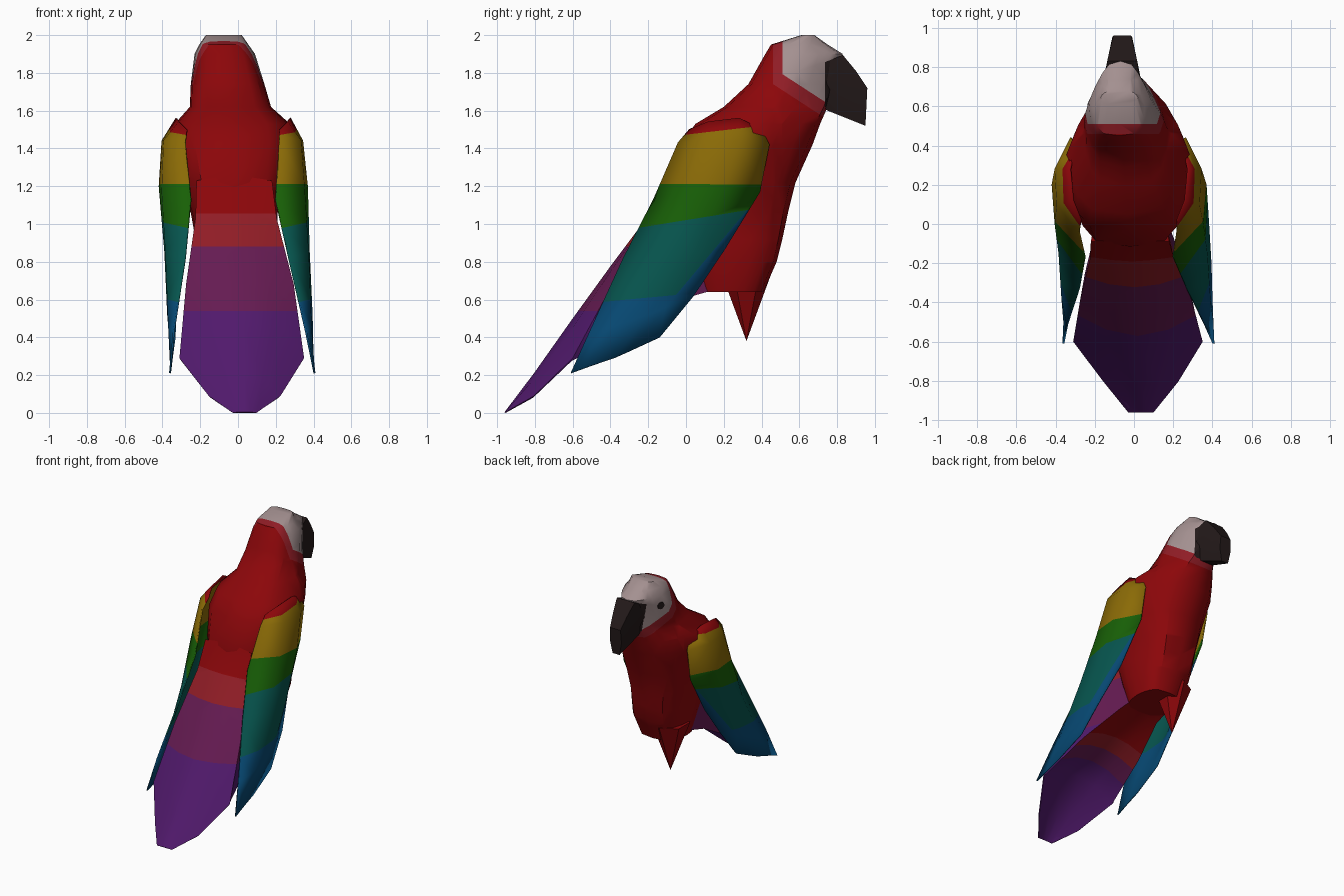
import bpy, bmesh, math
from mathutils import Vector
from mathutils.bvhtree import BVHTree

cube = bpy.data.objects.get("Cube")
if cube:
    bpy.data.objects.remove(cube, do_unlink=True)


def material(name, rgb):
    m = bpy.data.materials.new(name)
    m.use_nodes = True
    m.diffuse_color = (*rgb, 1)
    m.node_tree.nodes["Principled BSDF"].inputs["Base Color"].default_value = (*rgb, 1)
    return m


red = material("red", (0.26, 0.002, 0.003))
rose = material("rose red", (0.28, 0.012, 0.019))
magenta = material("magenta", (0.13, 0.011, 0.084))
purple = material("purple", (0.082, 0.01, 0.15))
yellow = material("yellow", (0.255, 0.145, 0.002))
green = material("green", (0.009, 0.115, 0.002))
teal = material("teal", (0.002, 0.091, 0.077))
blue = material("blue", (0.002, 0.067, 0.175))
pale = material("pale face", (0.37, 0.28, 0.28))
dark = material("dark beak", (0.017, 0.01, 0.01))


def skin(bm, rows, closed):
    """Join rows of points with quads; closed rows become capped rings."""
    vs = [[bm.verts.new(p) for p in row] for row in rows]
    n = len(rows[0])
    for a, b in zip(vs, vs[1:]):
        for i in range(n if closed else n - 1):
            j = (i + 1) % n
            bm.faces.new((a[i], a[j], b[j], b[i]))
    if closed:
        bm.faces.new(vs[0])
        bm.faces.new(vs[-1])


def build(name, bm, mats, rule=None, cuts=(), thickness=0, angle=40):
    """Cut along planes a*y + b*z = c, colour the faces by rule, make the object."""
    for a, b, c in cuts:
        no = Vector((0, a, b))
        bmesh.ops.bisect_plane(bm, geom=bm.verts[:] + bm.edges[:] + bm.faces[:],
                               plane_co=no * c / no.length_squared, plane_no=no)
    bmesh.ops.recalc_face_normals(bm, faces=bm.faces)
    if rule:
        for f in bm.faces:
            p = f.calc_center_median()
            f.material_index = mats.index(rule(p.y, p.z, f.normal))
    me = bpy.data.meshes.new(name)
    bm.to_mesh(me)
    bm.free()
    for m in mats:
        me.materials.append(m)
    ob = bpy.data.objects.new(name, me)
    bpy.context.collection.objects.link(ob)
    bpy.ops.object.select_all(action="DESELECT")
    ob.select_set(True)
    bpy.context.view_layer.objects.active = ob
    bpy.ops.object.shade_smooth_by_angle(angle=math.radians(angle))
    if thickness:
        mod = ob.modifiers.new("thickness", "SOLIDIFY")
        mod.thickness = thickness
        mod.offset = 0
    return ob


# Body and head: horizontal rings, narrowing towards the face
def ring(z, back, front, cx, half, taper, n=16):
    pts = []
    for i in range(n):
        t = math.tau * i / n
        s, c = math.sin(t), math.cos(t)
        s = math.copysign(abs(s) ** 0.52, s)
        y = (back + front) / 2 + c * (front - back) / 2
        pts.append((cx + half * s * (1 - taper * max(0, c)), y, z))
    return pts


body_rings = [
    (2.00, 0.61, 0.68, -0.075, 0.095, 0.1), (1.95, 0.45, 0.75, -0.075, 0.13, 0.3),
    (1.90, 0.42, 0.83, -0.07, 0.16, 0.45), (1.74, 0.33, 0.79, -0.055, 0.195, 0.5),
    (1.62, 0.20, 0.75, -0.04, 0.215, 0.3), (1.53, 0.05, 0.71, -0.03, 0.305, 0.35),
    (1.42, -0.03, 0.67, -0.03, 0.325, 0.3), (1.22, -0.115, 0.58, -0.02, 0.285, 0.15),
    (1.06, -0.13, 0.54, -0.02, 0.23, 0), (0.92, -0.04, 0.51, -0.01, 0.215, 0),
    (0.80, 0.01, 0.48, 0, 0.205, 0), (0.64, 0.06, 0.41, 0, 0.17, 0)]


def body_colour(y, z, normal):
    edge = z + 0.65 * y
    if y > 0.735 and z - 0.35 * y < 1.60 and z > 1.62:
        return dark
    if y > 0.51 and edge > 2.125:
        return pale
    return rose if y > 0.46 and edge > 2.04 else red


bm = bmesh.new()
skin(bm, [ring(*r) for r in body_rings], True)
body = build("body", bm, [red, rose, pale, dark], body_colour,
             [(1, 0, 0.51), (1, 0, 0.46), (0.65, 1, 2.125), (0.65, 1, 2.04),
              (1, 0, 0.735), (-0.35, 1, 1.60)])

# Beak: six-sided sections (top y, top z, bottom y, bottom z, half width)
beak_sections = [(0.72, 1.85, 0.70, 1.65, 0.10), (0.83, 1.895, 0.75, 1.60, 0.085),
                 (0.90, 1.81, 0.85, 1.56, 0.067), (0.96, 1.72, 0.95, 1.52, 0.05)]
rows = []
for ty, tz, by, bz, w in beak_sections:
    my, mz = (ty + by) / 2, (tz + bz) / 2
    rows.append([(-0.06 + s * k * w, y, z) for s, k, y, z in (
        (-1, 0.9, ty, tz), (1, 0.9, ty, tz), (1, 1, my, mz),
        (1, 0.6, by, bz), (-1, 0.6, by, bz), (-1, 1, my, mz))])
bm = bmesh.new()
skin(bm, rows, True)
build("beak", bm, [dark], angle=30)

# Eye: thin plate lying on the side of the face
tree = BVHTree.FromObject(body, bpy.context.evaluated_depsgraph_get())
spot, normal, _, _ = tree.ray_cast(Vector((-1, 0.63, 1.82)), Vector((1, 0, 0)))
bm = bmesh.new()
bmesh.ops.create_cone(bm, cap_ends=True, segments=10, radius1=0.028, radius2=0.028, depth=0.008)
eye = build("eye", bm, [dark])
eye.location = spot
eye.rotation_euler = normal.to_track_quat("Z", "Y").to_euler()

# Foot: a single pointed wedge under the belly
bm = bmesh.new()
bmesh.ops.create_cone(bm, cap_ends=True, segments=6, radius1=0, radius2=0.14, depth=0.38)
bmesh.ops.translate(bm, verts=bm.verts, vec=(-0.09, 0.32, 0.57))
build("foot", bm, [red], angle=30)

# Tail: wedge, deep at the root and thin at the tip, arched on top and hollow below
# (centre x, half width, top y, top z, drop at edges, under half width, under y, under z, hollow)
tail_rows = [(-0.02, 0.20, -0.09, 1.25, 0.02, 0.15, 0.18, 0.66, 0),
             (-0.01, 0.215, -0.18, 1.07, 0.04, 0.17, 0.04, 0.62, 0.02),
             (0.01, 0.285, -0.39, 0.79, 0.11, 0.26, -0.25, 0.46, 0.06),
             (0.02, 0.33, -0.60, 0.50, 0.21, 0.32, -0.605, 0.275, 0.12),
             (0.035, 0.19, -0.805, 0.21, 0.12, 0.18, -0.81, 0.08, 0.08),
             (0.035, 0.065, -0.96, 0.005, 0.003, 0.06, -0.955, 0.0, 0)]
rows = []
for cx, w, ty, tz, drop, uw, uy, uz, hollow in tail_rows:
    top = [(cx + w * u, ty, tz - drop * u * u) for u in (-1, -0.5, 0, 0.5, 1)]
    under = [(cx + uw * u, uy, uz + hollow * (1 - u * u)) for u in (1, 0.5, 0, -0.5, -1)]
    rows.append(top + under)


def tail_colour(y, z, normal):
    if normal.z < -0.35:
        return red if y > -0.2 else rose if y > -0.32 else magenta if y > -0.45 else purple
    return red if z > 1.055 else rose if z > 0.88 else magenta if z > 0.54 else purple


bm = bmesh.new()
skin(bm, rows, True)
build("tail", bm, [red, rose, magenta, purple], tail_colour,
      [(1, 0, -0.2), (1, 0, -0.32), (1, 0, -0.45), (0, 1, 1.055), (0, 1, 0.88), (0, 1, 0.54)])

# Wings: curved sheets, each row running from the back edge to the front edge
wing_rows = [
    ((0.22, 0.02, 1.50), (0.26, 0.12, 1.54), (0.275, 0.28, 1.56), (0.25, 0.40, 1.50)),
    ((0.22, -0.04, 1.43), (0.33, 0.10, 1.44), (0.34, 0.28, 1.44), (0.26, 0.44, 1.42)),
    ((0.20, -0.17, 1.13), (0.35, 0.00, 1.17), (0.365, 0.20, 1.20), (0.26, 0.39, 1.17)),
    ((0.27, -0.33, 0.82), (0.37, -0.15, 0.85), (0.375, 0.05, 0.85), (0.29, 0.20, 0.86)),
    ((0.36, -0.51, 0.43), (0.385, -0.38, 0.46), (0.39, -0.20, 0.52), (0.35, 0.04, 0.62)),
    ((0.405, -0.61, 0.21), (0.40, -0.50, 0.25), (0.395, -0.38, 0.29), (0.38, -0.14, 0.40))]
right_shift = (0.05, 0.06, 0.05, 0.01, -0.02, -0.045)


def wing_colour(y, z, normal):
    if z - 0.12 * y > 1.47:
        return red
    if z > 1.21:
        return yellow
    if z - 0.17 * y > 1.02:
        return green
    return blue if z - 0.1 * y < 0.63 or z - 1.2 * y < 0.69 else teal


for side, name in ((1, "left_wing"), (-1, "right_wing")):
    rows = []
    for shift, row in zip(right_shift, wing_rows):
        out = shift if side < 0 else 0
        rows.append([(side * (x + out), y, z) for x, y, z in row])
    bm = bmesh.new()
    skin(bm, rows, False)
    build(name, bm, [red, yellow, green, teal, blue], wing_colour,
          [(-0.12, 1, 1.47), (0, 1, 1.21), (-0.17, 1, 1.02), (-0.1, 1, 0.63), (-1.2, 1, 0.69)], 0.01)
